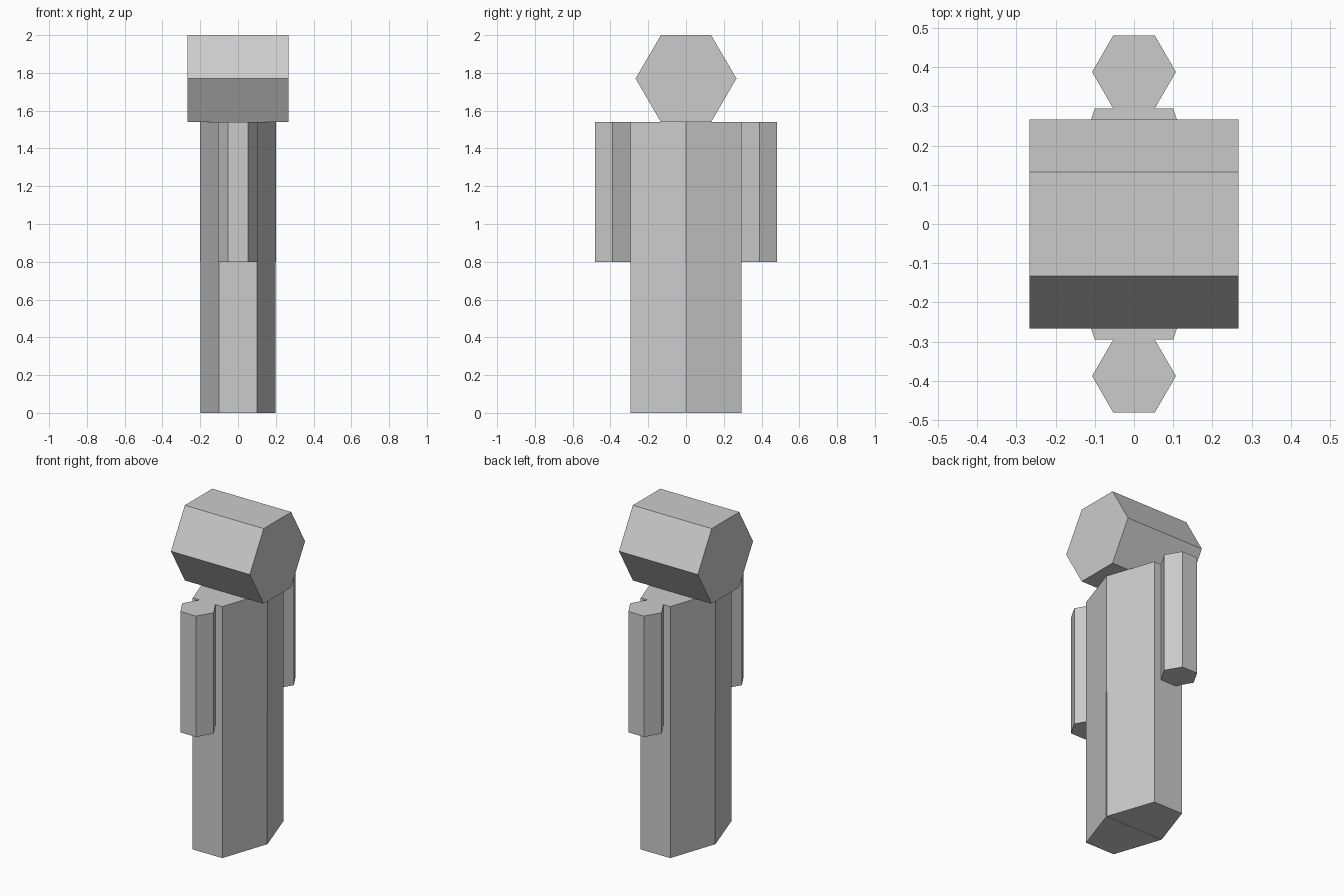
import bpy
import bmesh
from mathutils import Matrix

if "Cube" in bpy.data.objects:
    bpy.data.objects.remove(bpy.data.objects["Cube"], do_unlink=True)

grey = bpy.data.materials.new("light grey")
grey.use_nodes = True
colour = (0.6, 0.6, 0.6, 1)
grey.diffuse_color = colour
grey.node_tree.nodes["Principled BSDF"].inputs["Base Color"].default_value = colour


def prism(name, profile, length, matrix):
    """Extrude a flat profile along its local z, then place it."""
    bm = bmesh.new()
    face = bm.faces.new([bm.verts.new((a, b, 0)) for a, b in profile])
    out = bmesh.ops.extrude_face_region(bm, geom=[face])
    top = [v for v in out["geom"] if isinstance(v, bmesh.types.BMVert)]
    bmesh.ops.translate(bm, verts=top, vec=(0, 0, length))
    bmesh.ops.transform(bm, matrix=matrix, verts=bm.verts)
    bmesh.ops.recalc_face_normals(bm, faces=bm.faces)
    mesh = bpy.data.meshes.new(name)
    bm.to_mesh(mesh)
    bm.free()
    mesh.materials.append(grey)
    obj = bpy.data.objects.new(name, mesh)
    bpy.context.collection.objects.link(obj)
    return obj


def hexagon(half_width, flat, half_depth):
    """Six-sided outline with points on the first axis."""
    return [(half_width, 0), (flat, half_depth), (-flat, half_depth),
            (-half_width, 0), (-flat, -half_depth), (flat, -half_depth)]


TORSO_TOP = 1.54
HIP = 0.8

# Body, with a narrow slit parting the two legs
body = prism("body_and_legs", hexagon(0.2, 0.1, 0.295), TORSO_TOP, Matrix())
slit = prism("leg_slit_cutter",
             [(-0.3, -0.003), (0.3, -0.003), (0.3, 0.003), (-0.3, 0.003)],
             HIP + 0.1, Matrix.Translation((0, 0, -0.1)))
slit.hide_render = True
cut = body.modifiers.new("leg_slit", "BOOLEAN")
cut.operation = "DIFFERENCE"
cut.solver = "EXACT"
cut.object = slit
bpy.context.view_layer.objects.active = body
bpy.ops.object.modifier_apply(modifier=cut.name)
bpy.data.objects.remove(slit, do_unlink=True)

# Arms hanging against the narrow ends of the body
for name, side in (("front_arm", -1), ("back_arm", 1)):
    prism(name, hexagon(0.107, 0.053, 0.093), TORSO_TOP - HIP,
          Matrix.Translation((0, side * 0.388, HIP)))

# Head: a hexagonal prism lying along x
axes = Matrix(((0, 0, 1, -0.267), (1, 0, 0, 0), (0, 1, 0, 1.77), (0, 0, 0, 1)))
prism("head", hexagon(0.267, 0.133, 0.23), 0.534, axes)
